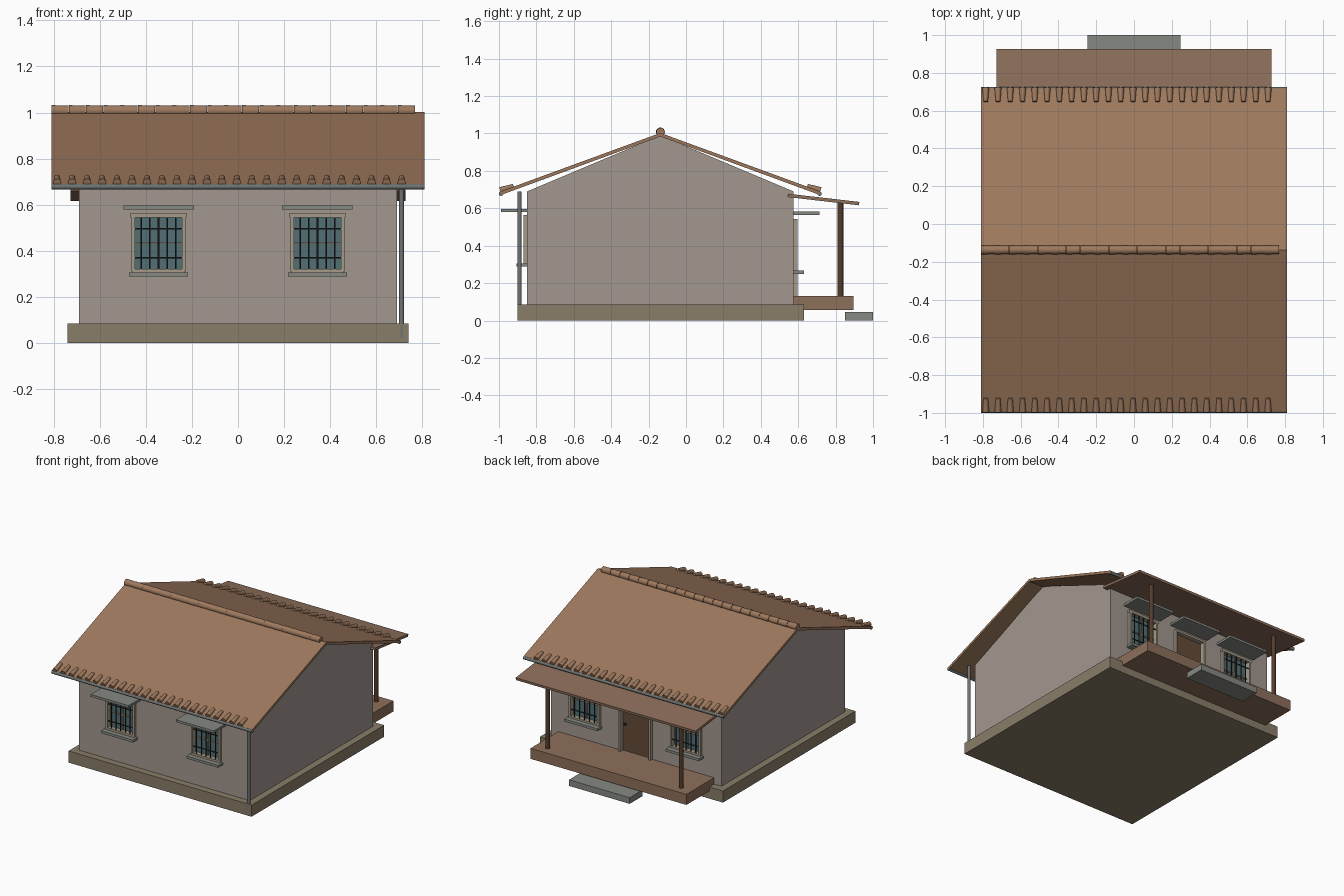
import bpy, bmesh, math
from mathutils import Vector, Matrix

if "Cube" in bpy.data.objects:
    bpy.data.objects.remove(bpy.data.objects["Cube"])

RY, RZ = -0.137, 1.003          # ridge line
EAVE_RUN, EAVE_Z = 0.855, 0.69  # slope end, measured from the ridge


def mat(name, r, g, b):
    m = bpy.data.materials.new(name)
    m.diffuse_color = (r, g, b, 1)
    m.use_nodes = True
    m.node_tree.nodes["Principled BSDF"].inputs["Base Color"].default_value = m.diffuse_color
    return m


PLASTER = mat("plaster", .36, .31, .275)
STONE = mat("stone", .25, .205, .14)
TILE = mat("roof_tile", .34, .19, .11)
WOOD = mat("porch_wood", .27, .16, .105)
DARK = mat("dark_wood", .09, .045, .025)
DOOR = mat("door_wood", .13, .07, .04)
CONC = mat("concrete", .24, .25, .225)
METAL = mat("gutter_metal", .16, .175, .165)
IRON = mat("iron", .025, .025, .025)
GLASS = mat("glass", .085, .16, .175)
FRAME = mat("window_frame", .38, .33, .25)


def add(name, bm, m):
    bmesh.ops.recalc_face_normals(bm, faces=bm.faces)
    me = bpy.data.meshes.new(name)
    bm.to_mesh(me)
    bm.free()
    ob = bpy.data.objects.new(name, me)
    bpy.context.collection.objects.link(ob)
    me.materials.append(m)
    return ob


def boxes(name, m, *ranges):
    bm = bmesh.new()
    for x0, x1, y0, y1, z0, z1 in ranges:
        mx = Matrix.Translation(((x0 + x1) / 2, (y0 + y1) / 2, (z0 + z1) / 2)) \
            @ Matrix.Diagonal((x1 - x0, abs(y1 - y0), z1 - z0, 1))
        bmesh.ops.create_cube(bm, size=1, matrix=mx)
    return add(name, bm, m)


def extrude_x(name, m, profile, x0, x1):
    bm = bmesh.new()
    f = bm.faces.new([bm.verts.new((x0, y, z)) for y, z in profile])
    r = bmesh.ops.extrude_face_region(bm, geom=[f])
    bmesh.ops.translate(bm, vec=(x1 - x0, 0, 0),
                        verts=[v for v in r["geom"] if isinstance(v, bmesh.types.BMVert)])
    return add(name, bm, m)


def rods(name, m, items, seg=12):
    # each item: start, end, start radius, end radius
    bm = bmesh.new()
    for a, b, r0, r1 in items:
        a, b = Vector(a), Vector(b)
        mx = Matrix.Translation((a + b) / 2) @ (b - a).to_track_quat('Z', 'Y').to_matrix().to_4x4()
        bmesh.ops.create_cone(bm, cap_ends=True, segments=seg, radius1=r0, radius2=r1,
                              depth=(b - a).length, matrix=mx)
    ob = add(name, bm, m)
    for p in ob.data.polygons:
        p.use_smooth = len(p.vertices) == 4
    ob.data.set_sharp_from_angle(angle=math.radians(40))
    return ob


def wall(name, y0, y1, openings):
    # full-height piers with panels above and below every opening
    parts, x = [], -.64
    for a, b, z0, z1 in openings:
        parts.append((x, a, y0, y1, .085, .69))
        parts.append((a, b, y0, y1, z1, .69))
        parts.append((a, b, y0, y1, .085, z0))
        x = b
    parts.append((x, .64, y0, y1, .085, .69))
    boxes(name, PLASTER, *parts)


def awning_and_sill(name, cx, hw, yw, s, z_aw, z_sill):
    def yr(d):
        return (min(yw, yw + s * d), max(yw, yw + s * d))
    boxes(name + "_awning", CONC, (cx - hw - .04, cx + hw + .04, *yr(.14), z_aw, z_aw + .017))
    if z_sill:
        boxes(name + "_sill", CONC, (cx - hw - .015, cx + hw + .015, *yr(.055), z_sill, z_sill + .018))


def window(name, cx, hw, z0, z1, yw, s, z_aw, z_sill):
    awning_and_sill(name, cx, hw, yw, s, z_aw, z_sill)
    x0, x1 = cx - hw, cx + hw
    ya, yb = sorted((yw - s * .025, yw + s * .02))
    t, zm = .011, (z0 + z1) / 2
    boxes(name + "_frame", FRAME,
          (x0 - .004, x0 + t, ya, yb, z0, z1), (x1 - t, x1 + .004, ya, yb, z0, z1),
          (x0 - .008, x1 + .008, ya, yb, z1 - t, z1 + .008), (x0, x1, ya, yb, z0 - .004, z0 + t))
    g0, g1 = sorted((yw - s * .025, yw - s * .015))
    boxes(name + "_glass", GLASS, (x0, x1, g0, g1, z0, z1))
    m0, m1 = sorted((yw - s * .018, yw - s * .006))
    boxes(name + "_mullions", FRAME, (cx - .004, cx + .004, m0, m1, z0, z1),
          (x0, x1, m0, m1, zm - .004, zm + .004))
    # security bars
    yb = yw + s * .012
    bars = [((x0 + 2 * hw * i / 6, yb, z0), (x0 + 2 * hw * i / 6, yb, z1), .0035, .0035)
            for i in range(1, 6)]
    bars += [((x0, yb, z), (x1, yb, z), .0035, .0035) for z in (z0 + .06, z1 - .06)]
    rods(name + "_bars", IRON, bars, 8)


# base and walls
boxes("foundation", STONE, (-.74, .74, -.90, .63, 0, .085))
gable = [(-.85, .085), (.575, .085), (.575, .69), (RY, .99), (-.85, .69)]
for side, x in (("left", -.69), ("right", .64)):
    extrude_x(side + "_gable_wall", PLASTER, gable, x, x + .05)
wall("front_wall", -.85, -.80, [(c - .113, c + .113, .31, .555) for c in (-.345, .345)])
wall("back_wall", .525, .575, [(-.53, -.29, .27, .535), (-.12, .12, .13, .53), (.29, .53, .27, .535)])

# windows
for side, s in (("left", -1), ("right", 1)):
    window("front_window_" + side, .345 * s, .113, .31, .555, -.85, -1, .58, .288)
    window("back_window_" + side, .41 * s, .12, .27, .535, .575, 1, .565, .25)

# door
awning_and_sill("door", 0, .12, .575, 1, .565, None)
boxes("door_panel", DOOR, (-.12, .12, .545, .565, .13, .53))
boxes("door_frame", FRAME, (-.13, -.115, .55, .597, .13, .54), (.115, .13, .55, .597, .13, .54),
      (-.13, .13, .55, .597, .525, .54))
rods("door_knob", IRON, [((.09, .56, .33), (.09, .585, .33), .008, .008)])

# main roof, eave tiles and gutters on both slopes
drop = (RZ - EAVE_Z) / EAVE_RUN
for side, s in (("front", -1), ("back", 1)):
    ye = RY + s * EAVE_RUN
    extrude_x(side + "_roof_slope", TILE,
              [(RY, RZ), (ye, EAVE_Z), (ye - s * .005, EAVE_Z - .018), (RY, RZ - .019)], -.81, .81)
    tiles = []
    for i in range(24):
        x = -.785 + i * .065
        d0, d1 = EAVE_RUN + .001, EAVE_RUN - .07
        tiles.append(((x, RY + s * d0, RZ - d0 * drop + .006),
                      (x, RY + s * d1, RZ - d1 * drop + .003), .018, .012))
    rods(side + "_eave_tiles", TILE, tiles)
    rods(side + "_gutter", METAL, [((-.81, RY + s * .851, .678), (.81, RY + s * .851, .678), .012, .012)])

# ridge tiles, each slightly tapered into the next
w = 1.58 / 21
rods("ridge_tiles", TILE, [((-.81 + i * w, RY, 1.008), (-.81 + (i + .98) * w, RY, 1.008), .024, .022)
                           for i in range(21)], 16)
rods("downspout", METAL, [((.71, -.89, .02), (.71, -.89, .69), .011, .011)])

# porch
extrude_x("porch_roof", WOOD, [(.545, .678), (.927, .634), (.925, .616), (.543, .66)], -.728, .728)
boxes("porch_floor", WOOD, (-.63, .63, .575, .895, .055, .132))
rods("porch_posts", DARK, [((s * .54, .825, .13), (s * .54, .825, .63), .016, .016) for s in (-1, 1)])
boxes("porch_step", CONC, (-.245, .245, .85, 1.0, 0, .045))
